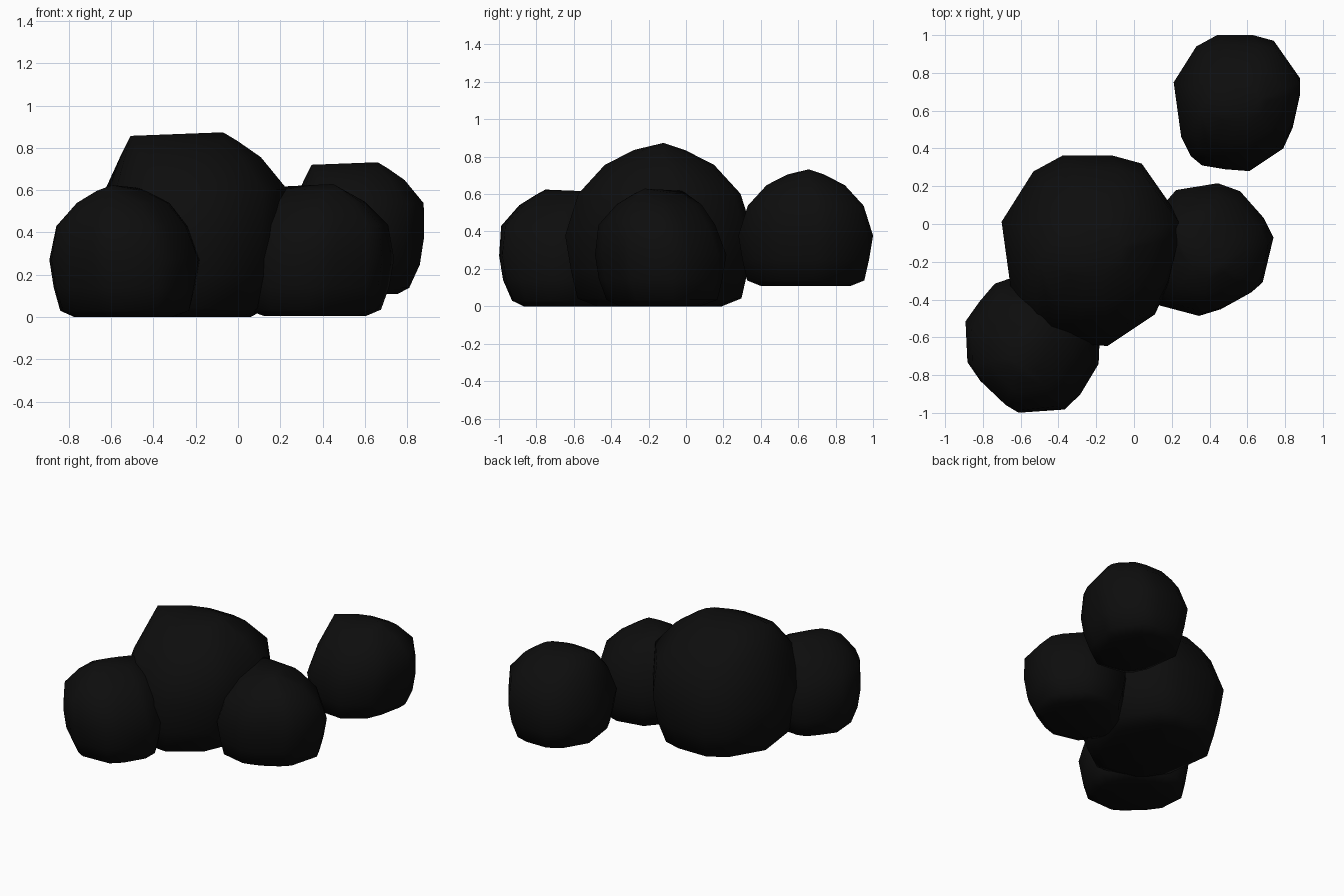
import bpy, bmesh, math
from mathutils import Matrix

if "Cube" in bpy.data.objects:
    bpy.data.objects.remove(bpy.data.objects["Cube"])

black = bpy.data.materials.new("near_black_stone")
black.diffuse_color = (0.004, 0.004, 0.004, 1)
black.use_nodes = True
black.node_tree.nodes["Principled BSDF"].inputs["Base Color"].default_value = black.diffuse_color

# Plan outline of one boulder, about its own centre
OUTLINE = [(-.335, .11), (-.215, .30), (-.105, .36), (.085, .36), (.195, .33),
           (.335, .13), (.335, .05), (.295, -.13), (.245, -.24), (.065, -.36),
           (-.065, -.35), (-.185, -.33), (-.245, -.28), (-.295, -.18)]

# Height, x scale, y scale, x shift of each level
LEVELS = [(0, .62, .66, 0), (.03, .82, .87, -.01), (.14, .94, .94, 0),
          (.27, 1, 1, 0), (.43, .92, .86, .025), (.54, .71, .58, .005),
          (.597, .45, .27, .01)]

# Chipped shoulder and crown
PEAKS = [(-.197, -.035, .612), (.115, .016, .624)]


def boulder(name, centre, angle=0, scale=1):
    bm = bmesh.new()
    for z, sx, sy, dx in LEVELS:
        for x, y in OUTLINE:
            bm.verts.new((x * sx + dx, y * sy, z))
    for p in PEAKS:
        bm.verts.new(p)
    hull = bmesh.ops.convex_hull(bm, input=bm.verts[:])
    loose = {v for v in hull["geom_interior"] if isinstance(v, bmesh.types.BMVert)}
    bmesh.ops.delete(bm, geom=list(loose), context='VERTS')
    bm.transform(Matrix.Translation(centre)
                 @ Matrix.Rotation(math.radians(angle), 4, 'Z')
                 @ Matrix.Scale(scale, 4))
    bmesh.ops.recalc_face_normals(bm, faces=bm.faces[:])
    mesh = bpy.data.meshes.new(name)
    bm.to_mesh(mesh)
    bm.free()
    mesh.materials.append(black)
    obj = bpy.data.objects.new(name, mesh)
    bpy.context.collection.objects.link(obj)
    bpy.ops.object.select_all(action='DESELECT')
    obj.select_set(True)
    bpy.context.view_layer.objects.active = obj
    bpy.ops.object.shade_smooth_by_angle(angle=math.radians(60))


# The same stone, turned and scaled
boulder("large_boulder", (-.232, -.142, 0), 0, 1.4)
boulder("back_boulder", (.545, .64, .108))
boulder("left_boulder", (-.55, -.645, 0), -121)
boulder("right_boulder", (.362, -.144, .005), -48.5)
